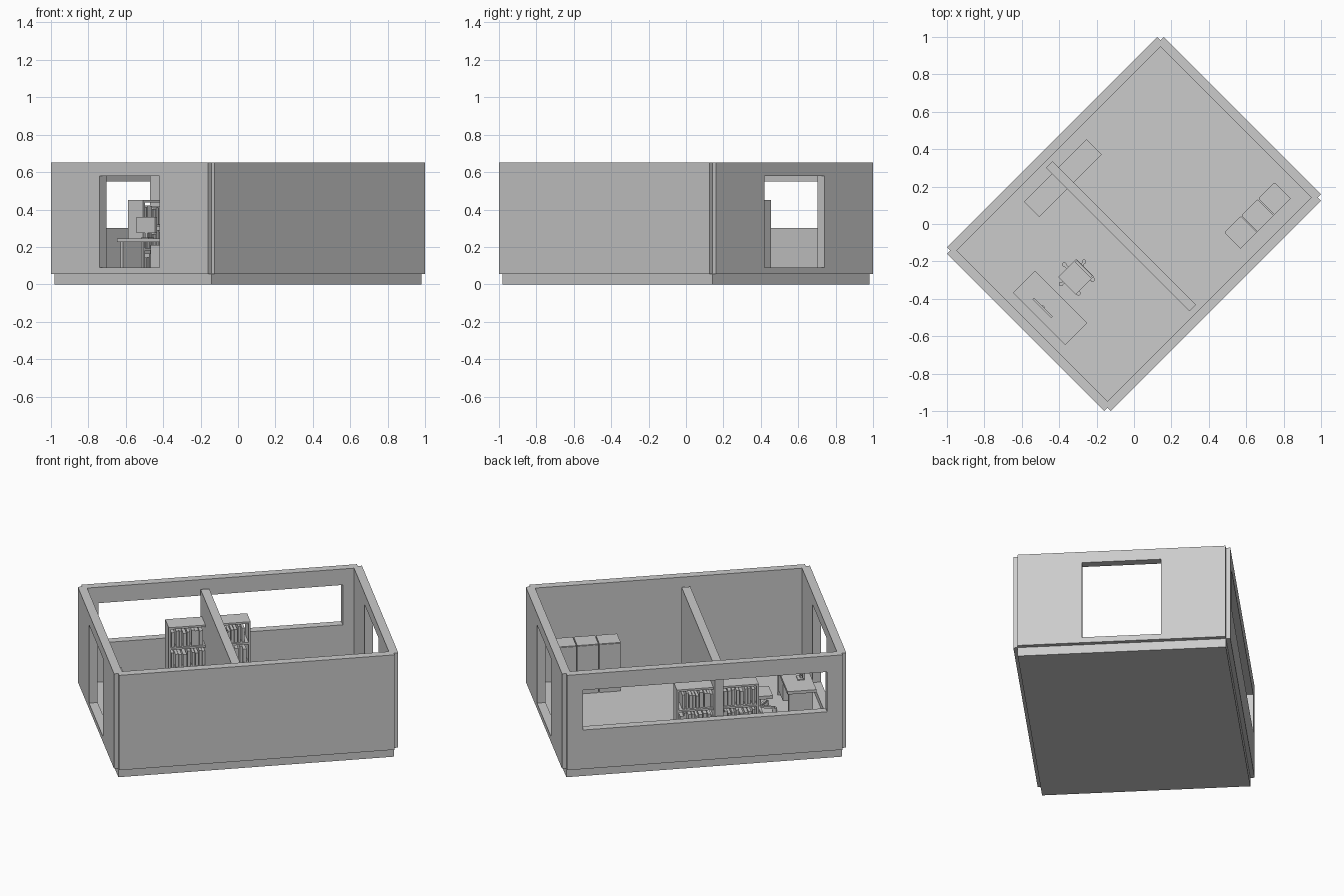
import bpy, bmesh, math, random
from mathutils import Matrix, Vector

random.seed(4)
if "Cube" in bpy.data.objects:
    bpy.data.objects.remove(bpy.data.objects["Cube"])

GREY = (0.6, 0.6, 0.6, 1.0)
mat = bpy.data.materials.new("plain grey")
mat.use_nodes = True
mat.diffuse_color = GREY
mat.node_tree.nodes["Principled BSDF"].inputs["Base Color"].default_value = GREY

TURN = Matrix.Rotation(math.radians(45), 4, "Z")  # the room stands diagonally
FLOOR = 0.055


def finish(name, bm):
    bmesh.ops.recalc_face_normals(bm, faces=bm.faces)
    mesh = bpy.data.meshes.new(name)
    bm.to_mesh(mesh)
    bm.free()
    mesh.materials.append(mat)
    obj = bpy.data.objects.new(name, mesh)
    obj.matrix_world = TURN
    bpy.context.collection.objects.link(obj)
    return obj


def add_box(bm, u, v, z):
    """Box from three (low, high) ranges along the room's own axes."""
    size = [r[1] - r[0] for r in (u, v, z)]
    mid = Vector([(r[0] + r[1]) / 2 for r in (u, v, z)])
    bmesh.ops.create_cube(bm, size=1, matrix=Matrix.Translation(mid) @ Matrix.Diagonal((*size, 1)))


def boxes(name, *parts):
    bm = bmesh.new()
    for p in parts:
        add_box(bm, *p)
    return finish(name, bm)


def add_cylinder(bm, u, v, z, radius, sides=12):
    bmesh.ops.create_cone(bm, cap_ends=True, segments=sides, radius1=radius, radius2=radius,
                          depth=z[1] - z[0], matrix=Matrix.Translation((u, v, (z[0] + z[1]) / 2)))


def open_wall(name, axis, depth, half, hole_half, hole_z):
    """Wall with one rectangular opening; axis 0 runs along u, axis 1 along v."""
    bm = bmesh.new()
    rings = []
    for d in depth:
        for h, z in ((half, (FLOOR, TOP)), (hole_half, hole_z)):
            corners = ((-h, z[0]), (h, z[0]), (h, z[1]), (-h, z[1]))
            rings.append([bm.verts.new((a, d, b) if axis == 0 else (d, a, b)) for a, b in corners])
    outer_a, hole_a, outer_b, hole_b = rings
    for r, s in ((outer_a, hole_a), (outer_b, hole_b), (outer_a, outer_b), (hole_a, hole_b)):
        for i in range(4):
            j = (i + 1) % 4
            bm.faces.new((r[i], r[j], s[j], s[i]))
    return finish(name, bm)


# Shell: slab, walls centred on its edges, and the lower partition
TOP = 0.65
U, V, HALF = 0.795, 0.594, 0.025
boxes("floor_slab", ((-U, U), (-V, V), (0, FLOOR)))
boxes("plain_wall", ((-U, U), (-V - HALF, -V + HALF), (FLOOR, TOP)))
open_wall("window_wall", 0, (V - HALF, V + HALF), U, 0.705, (0.30, 0.55))
for name, side in (("front_door_wall", -1), ("back_door_wall", 1)):
    open_wall(name, 1, (side * U - HALF, side * U + HALF), V, 0.226, (0.09, 0.58))
boxes("partition", ((-0.12, -0.07), (-0.54, 0.545), (FLOOR, 0.60)))

# Bookcase: two open bays of three shelves, filled with books
b0, b1, mid = -0.332, 0.141, -0.095
depth = (0.385, 0.50)
T, PITCH, CASE_TOP = 0.012, 0.127, 0.45
uprights = [((c - T / 2, c + T / 2), depth, (FLOOR, CASE_TOP)) for c in (b0 + T / 2, mid, b1 - T / 2)]
shelves = [((b0, b1), depth, (FLOOR + k * PITCH, FLOOR + k * PITCH + T)) for k in range(3)]
shelves.append(((b0, b1), depth, (CASE_TOP - T, CASE_TOP)))
boxes("bookcase", *uprights, *shelves)

books = []
for start, end in ((b0 + T, mid - T), (mid + T, b1 - T)):
    for k in range(3):
        base = FLOOR + k * PITCH + T
        u = start + 0.006
        while u < end - 0.025:
            w = random.uniform(0.014, 0.022)
            h = random.uniform(0.075, 0.10)
            books.append(((u, u + w), (0.395, 0.485), (base, base + h)))
            u += w + random.choice((0.002, 0.004, 0.008))
boxes("books", *books)

# Desk: top, end panels and a drawer unit
DESK = 0.245
boxes("desk",
      ((-0.718, -0.551), (-0.198, 0.198), (DESK - 0.018, DESK)),
      ((-0.70, -0.56), (0.17, 0.188), (FLOOR, DESK - 0.018)),
      ((-0.70, -0.56), (-0.188, -0.17), (FLOOR, DESK - 0.018)))
boxes("desk_drawers", ((-0.69, -0.565), (-0.17, -0.03), (0.08, 0.21)))

# Monitor on a stand
boxes("monitor",
      ((-0.668, -0.656), (-0.042, 0.10), (0.275, 0.36)),
      ((-0.664, -0.652), (0.02, 0.038), (DESK, 0.30)),
      ((-0.675, -0.635), (0.0, 0.058), (DESK, DESK + 0.005)))

# Swivel chair: seat, backrest, column and five wheeled feet
cu, cv = -0.418, 0.02
boxes("chair_seat", ((cu - 0.068, cu + 0.068), (cv - 0.066, cv + 0.066), (0.155, 0.175)))
boxes("chair_back",
      ((cu + 0.05, cu + 0.066), (cv - 0.058, cv + 0.058), (0.20, 0.30)),
      ((cu + 0.056, cu + 0.064), (cv - 0.012, cv + 0.012), (0.165, 0.22)))
bm = bmesh.new()
add_cylinder(bm, cu, cv, (0.075, 0.157), 0.01)
for k in range(5):
    a = math.radians(17 + 72 * k)
    arm = bmesh.ops.create_cube(bm, size=1, matrix=Matrix.Translation((cu, cv, 0.082))
                                @ Matrix.Rotation(a, 4, "Z") @ Matrix.Translation((0.045, 0, 0))
                                @ Matrix.Diagonal((0.09, 0.014, 0.012, 1)))
    add_cylinder(bm, cu + 0.09 * math.cos(a), cv + 0.09 * math.sin(a), (FLOOR, 0.082), 0.012)
finish("chair_base", bm)

# Row of three cabinets with door plates
for k in range(3):
    u = 0.31 + k * 0.128
    boxes(f"cabinet_{k + 1}",
          ((u, u + 0.123), (-0.497, -0.378), (FLOOR, 0.36)),
          ((u + 0.003, u + 0.12), (-0.378, -0.373), (FLOOR + 0.015, 0.357)))
